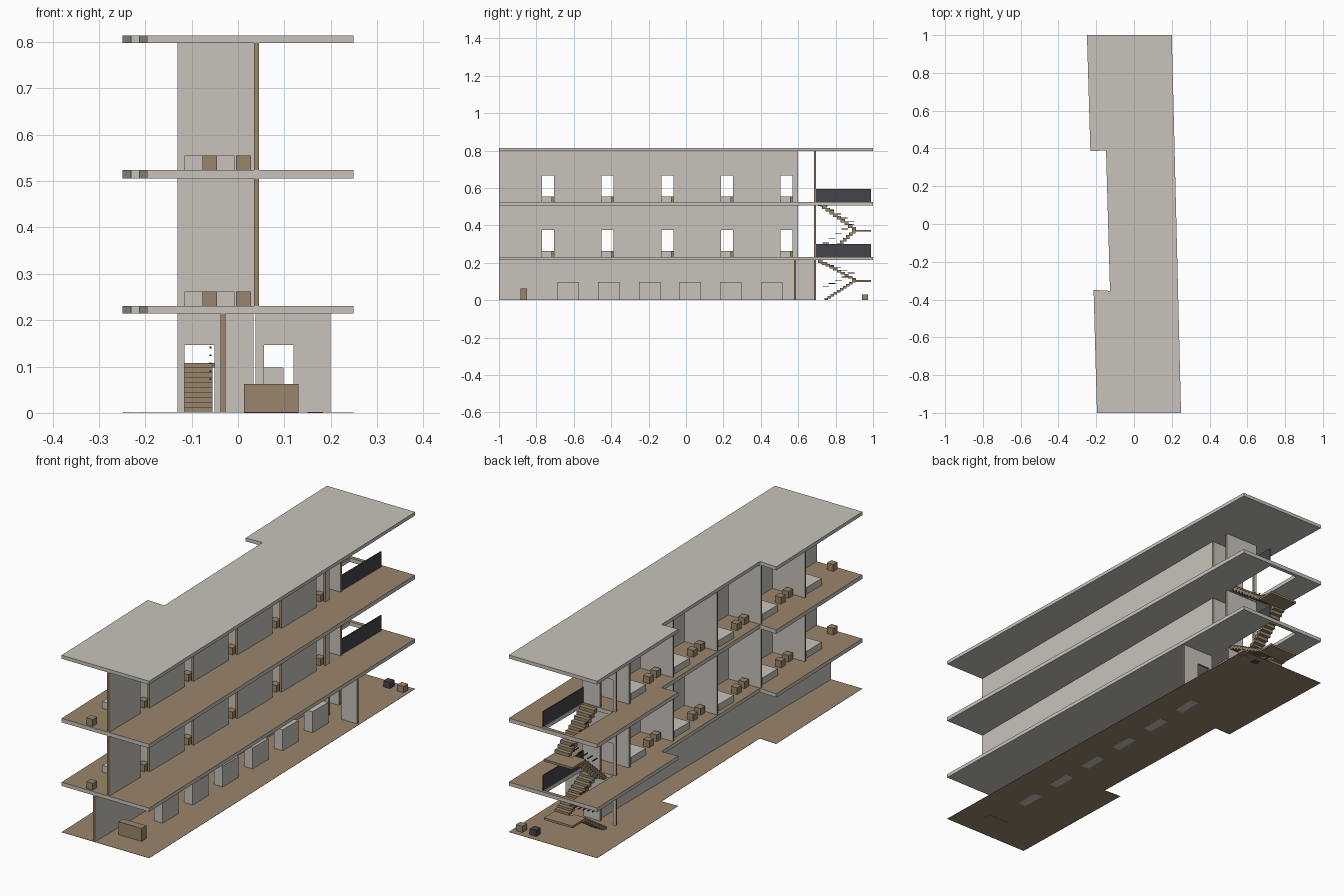
import bpy, bmesh
from mathutils import Vector

cube = bpy.data.objects.get("Cube")
if cube:
    bpy.data.objects.remove(cube, do_unlink=True)


def material(name, rgb):
    m = bpy.data.materials.new(name)
    m.use_nodes = True
    m.diffuse_color = (*rgb, 1)
    m.node_tree.nodes["Principled BSDF"].inputs["Base Color"].default_value = (*rgb, 1)
    return m


CONCRETE = material("pale concrete", (0.58, 0.55, 0.50))
WOOD = material("brown wood", (0.32, 0.235, 0.147))
BLACK = material("charcoal", (0.06, 0.056, 0.066))


def finish(name, bm, *mats):
    bmesh.ops.recalc_face_normals(bm, faces=bm.faces)
    mesh = bpy.data.meshes.new(name)
    bm.to_mesh(mesh)
    bm.free()
    for m in mats:
        mesh.materials.append(m)
    obj = bpy.data.objects.new(name, mesh)
    bpy.context.collection.objects.link(obj)
    return obj


def boxes(name, spans, mat):
    """One object made of boxes given as (x0, x1, y0, y1, z0, z1)."""
    bm = bmesh.new()
    for x0, x1, y0, y1, z0, z1 in spans:
        made = bmesh.ops.create_cube(bm, size=1)["verts"]
        bmesh.ops.scale(bm, vec=(x1 - x0, y1 - y0, z1 - z0), verts=made)
        bmesh.ops.translate(bm, vec=((x0 + x1) / 2, (y0 + y1) / 2, (z0 + z1) / 2), verts=made)
    return finish(name, bm, mat)


def extrude(bm, faces, vec):
    grown = bmesh.ops.extrude_face_region(bm, geom=faces)["geom"]
    bmesh.ops.translate(bm, vec=vec, verts=[v for v in grown if isinstance(v, bmesh.types.BMVert)])
    bmesh.ops.recalc_face_normals(bm, faces=bm.faces)


OUTLINE = [(-0.196, -1), (0.249, -1), (0.2, 1), (-0.249, 1),
           (-0.231, 0.386), (-0.148, 0.389), (-0.127, -0.354), (-0.214, -0.349)]
STAIRWELL = [(-0.12, 0.7), (0.033, 0.7), (0.033, 0.982), (-0.12, 0.982)]


def slab(name, z0, z1, hole, wood_top):
    bm = bmesh.new()
    edges = []
    for loop in [OUTLINE] + ([STAIRWELL] if hole else []):
        vs = [bm.verts.new((x, y, z0)) for x, y in loop]
        edges += [bm.edges.new((vs[i - 1], vs[i])) for i in range(len(vs))]
    bmesh.ops.triangle_fill(bm, edges=edges, use_beauty=True, normal=(0, 0, 1))
    extrude(bm, bm.faces[:], (0, 0, z1 - z0))
    if wood_top:
        for f in bm.faces:
            f.material_index = int(f.normal.z > 0.5)
    return finish(name, bm, CONCRETE, WOOD)


def wall(name, along, pos, a, b, z0, z1, doors=(), door_h=0.144):
    """Thin wall with floor-height doorways; ends and reveals are wood."""
    pts = [(a, z0)]
    for d0, d1 in doors:
        pts += [(d0, z0), (d0, z0 + door_h), (d1, z0 + door_h), (d1, z0)]
    pts += [(b, z0), (b, z1), (a, z1)]
    t = 0.01
    bm = bmesh.new()
    if along == "x":
        vs = [bm.verts.new((p, pos - t / 2, z)) for p, z in pts]
        normal = Vector((0, 1, 0))
    else:
        vs = [bm.verts.new((pos - t / 2, p, z)) for p, z in pts]
        normal = Vector((1, 0, 0))
    extrude(bm, [bm.faces.new(vs)], normal * t)
    for f in bm.faces:
        f.material_index = int(abs(f.normal.dot(normal)) < 0.5)
    return finish(name, bm, CONCRETE, WOOD)


def flight(x0, x1, y0, y1, z0, z1, n=10):
    """Overlapping step blocks climbing from y0 to y1."""
    run, rise = (y1 - y0) / n, (z1 - z0) / n
    out = []
    for i in range(n):
        ya, yb = sorted((y0 + i * run, y0 + (i + 1.15) * run))
        top = z0 + (i + 1) * rise
        out.append((x0, x1, ya, yb, max(top - rise * 1.3, z0), top))
    return out


def rods(x, y0, y1, z0, z1, n=5):
    """Short horizontal rods following a flight."""
    out = []
    for i in range(n):
        f = (i + 0.5) / n
        y, z = y0 + (y1 - y0) * f, z0 + (z1 - z0) * f
        out.append((x - 0.002, x + 0.002, y - 0.018, y + 0.018, z, z + 0.004))
    return out


# Slabs
ground = slab("ground_floor", 0.001, 0.002, False, True)
ground.data.materials[0] = WOOD
slab("first_floor_slab", 0.214, 0.231, True, True)
slab("second_floor_slab", 0.506, 0.524, True, True)
slab("roof_slab", 0.798, 0.814, False, False)

STAIR_DOOR = [(-0.115, -0.051)]

# Ground floor walls
wall("ground_long_wall", "y", -0.0325, -1, 0.685, 0.002, 0.214)
wall("ground_stair_wall", "x", 0.69, -0.13, 0.033, 0.002, 0.214, STAIR_DOOR)
wall("ground_entry_wall", "x", 0.583, 0.038, 0.2, 0.002, 0.214, [(0.056, 0.12)])

# Ground floor furniture
boxes("reception_counter", [(0.013, 0.13, -0.885, -0.85, 0, 0.062)], WOOD)
boxes("ground_blocks", [(0.055, 0.098, -0.687 + 0.2175 * i, -0.572 + 0.2175 * i, 0, 0.098)
                        for i in range(6)], CONCRETE)
boxes("ground_wood_stool", [(0.15, 0.183, 0.94, 0.973, 0, 0.03)], WOOD)
boxes("ground_black_stool", [(0.08, 0.113, 0.94, 0.973, 0, 0.03)], BLACK)

# Upper floors: five open rooms, stair wall, railing and furniture
ROOM_WALLS = [-0.681 + 0.319 * i for i in range(5)]
for floor, z0, z1 in (("first", 0.231, 0.506), ("second", 0.524, 0.798)):
    doors = [(w - 0.089, w - 0.025) for w in ROOM_WALLS]
    wall(floor + "_long_wall", "y", 0.04, -1, 0.6, z0, z1, doors)
    for i, w in enumerate(ROOM_WALLS):
        wall(f"{floor}_room_wall_{i + 1}", "x", w, -0.13, 0.035, z0, z1)
    wall(floor + "_stair_wall", "x", 0.69, -0.13, 0.042, z0, z1, STAIR_DOOR)
    boxes(floor + "_railing", [(0.033, 0.038, 0.69, 0.988, z0, z0 + 0.07)], BLACK)

    top = z0 + 0.031
    boxes(floor + "_beds", [(-0.115, -0.008, w - 0.14, w - 0.03, z0, top)
                            for w in ROOM_WALLS], CONCRETE)
    boxes(floor + "_nightstands", [(-0.004, 0.028, w - 0.038, w - 0.006, z0, top)
                                   for w in ROOM_WALLS], WOOD)
    starts = [-1] + [w + 0.005 for w in ROOM_WALLS[:-1]]
    boxes(floor + "_tables", [(-0.077, -0.045, s + 0.01, s + 0.042, z0, top)
                              for s in starts], WOOD)
    boxes(floor + "_chairs", [(-0.085, -0.053, s + 0.075, s + 0.107, z0, top)
                              for s in starts[1:]], WOOD)

# Stairs: two flights and a half landing per storey
for storey, z0, z1 in (("lower", 0.002, 0.214), ("upper", 0.231, 0.522)):
    mid = (z0 + z1) / 2
    steps = flight(-0.115, -0.055, 0.74, 0.905, z0, mid)
    steps += flight(-0.043, 0.03, 0.91, 0.71, mid, z1)
    steps.append((-0.115, 0.03, 0.905, 0.988, mid - 0.01, mid))
    boxes(storey + "_stairs", steps, WOOD)
    bars = rods(-0.059, 0.73, 0.9, z0 + 0.06, mid + 0.04)
    bars += rods(-0.04, 0.9, 0.72, mid + 0.03, z1 - 0.01)
    boxes(storey + "_handrail_rods", bars, BLACK)
